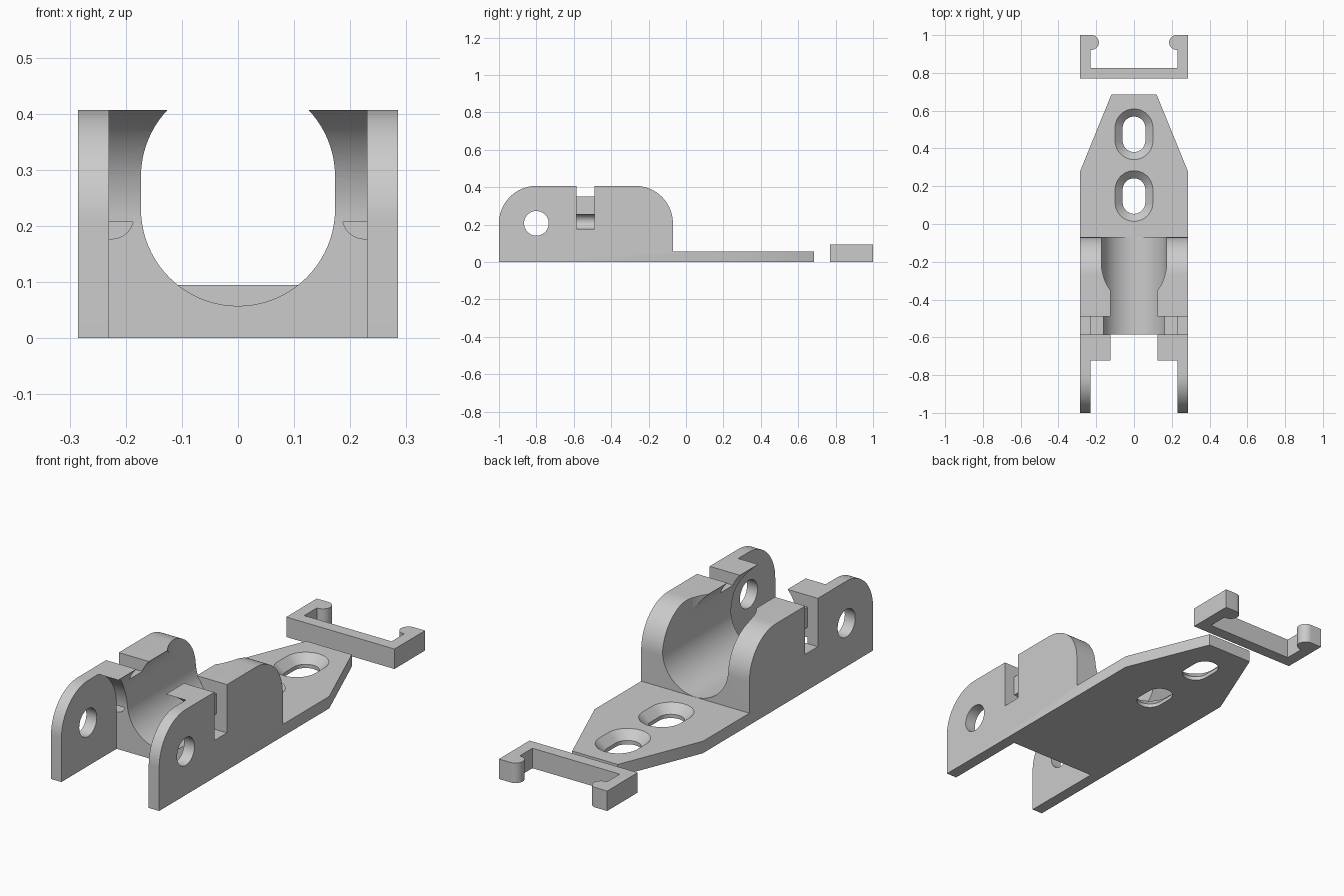
import bpy, bmesh, math
from mathutils import Vector

if "Cube" in bpy.data.objects:
    bpy.data.objects.remove(bpy.data.objects["Cube"])

grey = bpy.data.materials.new("light_grey")
grey.diffuse_color = (0.6, 0.6, 0.6, 1)
grey.use_nodes = True
grey.node_tree.nodes["Principled BSDF"].inputs["Base Color"].default_value = grey.diffuse_color


def arc(cx, cy, r, a0, a1, n=24, ry=None):
    """Points on an arc, angles in degrees."""
    ry = ry or r
    angles = [math.radians(a0 + (a1 - a0) * i / n) for i in range(n + 1)]
    return [(cx + r * math.cos(a), cy + ry * math.sin(a)) for a in angles]


def loft(name, rings):
    """Closed solid through rings with equal point counts."""
    bm = bmesh.new()
    loops = [[bm.verts.new(p) for p in ring] for ring in rings]
    n = len(loops[0])
    for a, b in zip(loops, loops[1:]):
        for i in range(n):
            j = (i + 1) % n
            bm.faces.new((a[i], a[j], b[j], b[i]))
    bm.faces.new(loops[0][::-1])
    bm.faces.new(loops[-1])
    bmesh.ops.recalc_face_normals(bm, faces=bm.faces)
    mesh = bpy.data.meshes.new(name)
    bm.to_mesh(mesh)
    bm.free()
    ob = bpy.data.objects.new(name, mesh)
    bpy.context.collection.objects.link(ob)
    return ob


def prism(name, pts, axis, lo, hi):
    """Extrude a 2D outline along one axis."""
    place = {"x": lambda p, d: (d, p[0], p[1]),
             "y": lambda p, d: (p[0], d, p[1]),
             "z": lambda p, d: (p[0], p[1], d)}[axis]
    return loft(name, [[place(p, d) for p in pts] for d in (lo, hi)])


def cut(ob, tool):
    mod = ob.modifiers.new("cut", "BOOLEAN")
    mod.operation, mod.solver, mod.object = "DIFFERENCE", "EXACT", tool
    bpy.context.view_layer.objects.active = ob
    bpy.ops.object.modifier_apply(modifier=mod.name)
    bpy.data.objects.remove(tool)


def finish(ob):
    ob.data.materials.clear()
    ob.data.materials.append(grey)
    bpy.ops.object.select_all(action="DESELECT")
    ob.select_set(True)
    bpy.context.view_layer.objects.active = ob
    bpy.ops.object.shade_smooth_by_angle(angle=math.radians(25))


def clip_outline(top, sign, grow=0.0):
    """U-shaped clip with round hooks; legs run from top in direction sign."""
    half = [(0.23, 0.057), (0.23, 0.153)]
    half += arc(0.225, 0.191, 0.039, -90, -270, 20)
    half += [(0.285 + grow, 0.23), (0.285 + grow, -grow)]
    pts = half + [(-x, d) for x, d in reversed(half)]
    return [(x, top + sign * d) for x, d in pts]


W, TOP, PLATE = 0.285, 0.407, 0.057
HY, HZ = -0.80, 0.207          # hinge axis

# Bracket body: side outline with rounded block and thin mounting plate
side = [(-1, 0), (0.685, 0), (0.685, PLATE), (-0.07, PLATE)]
side += arc(-0.27, HZ, 0.2, 0, 90)
side += arc(HY, HZ, 0.2, 90, 180)
body = prism("bracket", side, "x", -W, W)

# Tapered plate end
for s in (-1, 1):
    cut(body, prism("taper", [(s * W, 0.28), (s * 0.12, 0.685), (s * 0.0793, 0.785),
                              (s * 0.5, 0.785), (s * 0.5, 0.28)], "z", -0.1, 0.2))

# Lengthwise cable bore, open at the top
bore = arc(0, 0.2305, 0.173, 180, 360, 40) + arc(0, 0.288, 0.173, 0, 180, 40)
cut(body, prism("bore", bore, "y", -1.2, 0.1))

# Flared rear mouth of the bore
mouth = arc(0, -0.2, 0.173, 180, 360, 40, ry=0.218) + [(0.173, 0.1), (-0.173, 0.1)]
cut(body, prism("mouth", mouth, "z", 0.26, 0.6))

# Hinge clearance between the front arms
gap = [(-1.2, -0.1), (-0.585, -0.1)] + arc(HY, HZ, 0.215, 0, 90) + [(-1.2, HZ + 0.215)]
cut(body, prism("clearance", gap, "x", -0.23, 0.23))

# Hinge pin holes
cut(body, prism("pin_hole", arc(HY, HZ, 0.066, 0, 360, 48)[:-1], "x", -0.5, 0.5))

# Groove that receives the clip
cut(body, prism("clip_groove", clip_outline(TOP, -1, 0.05), "y", -0.585, -0.49))

# Countersunk screw slots
for cy in (0.148, 0.475):
    rings = []
    for z, r in ((-0.1, 0.06), (0.018, 0.06), (PLATE, 0.1), (0.077, 0.1205)):
        pts = arc(0, cy + 0.034, r, 0, 180) + arc(0, cy - 0.034, r, 180, 360)
        rings.append([(x, y, z) for x, y in pts])
    cut(body, loft("screw_slot", rings))
finish(body)

# Separate retaining clip lying behind the plate
finish(prism("retaining_clip", clip_outline(0.77, 1), "z", 0, 0.095))
